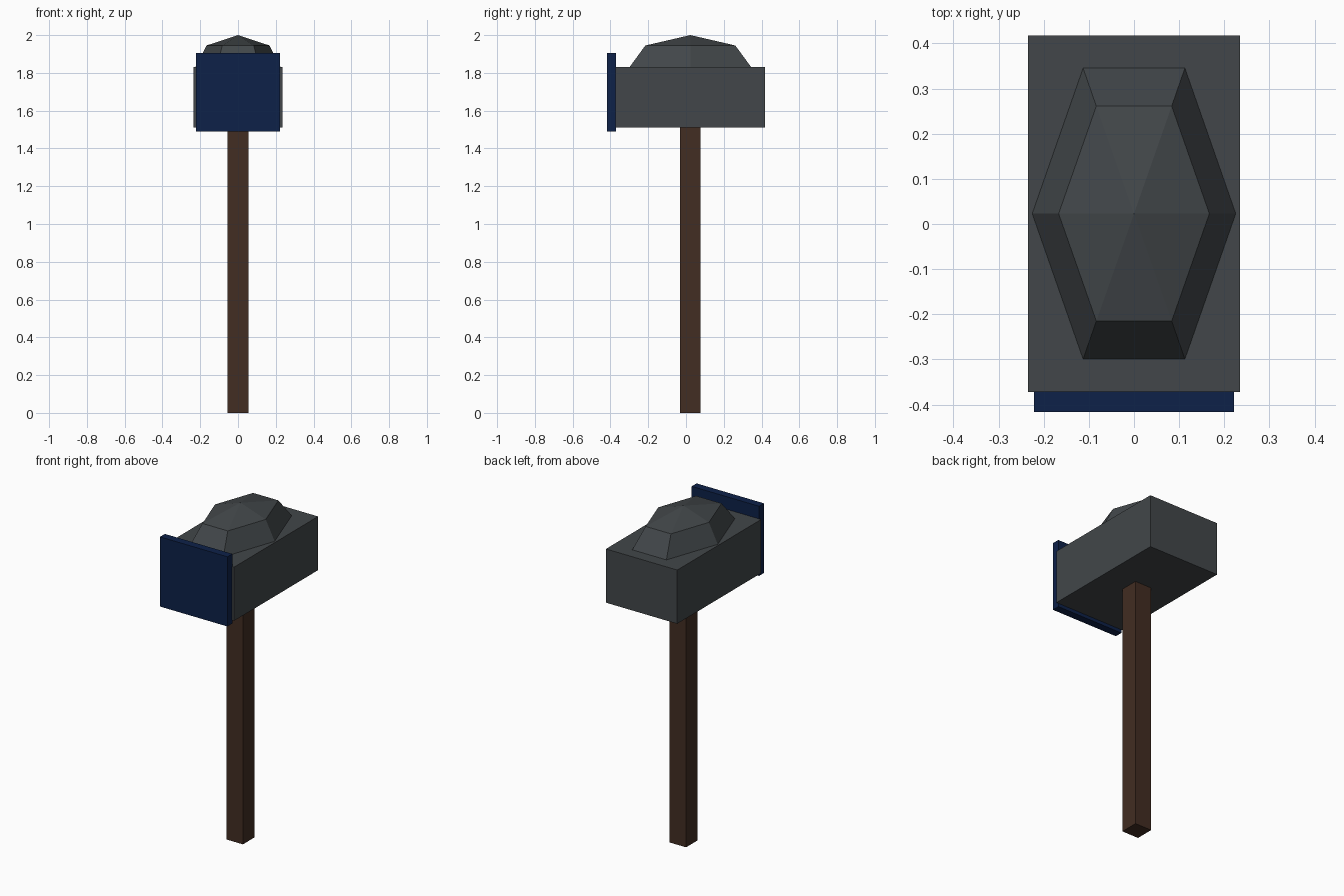
import bpy, bmesh, math

if "Cube" in bpy.data.objects:
    bpy.data.objects.remove(bpy.data.objects["Cube"])

CY = 0.023  # shared centre line of handle and dome


def material(name, rgb):
    m = bpy.data.materials.new(name)
    m.diffuse_color = (*rgb, 1)
    m.use_nodes = True
    m.node_tree.nodes["Principled BSDF"].inputs["Base Color"].default_value = m.diffuse_color
    return m


stone = material("dark stone grey", (0.054, 0.062, 0.067))
wood = material("dark brown wood", (0.054, 0.026, 0.016))
blue = material("navy blue", (0.004, 0.015, 0.066))


def add_object(name, bm, mat):
    bmesh.ops.recalc_face_normals(bm, faces=bm.faces)
    me = bpy.data.meshes.new(name)
    bm.to_mesh(me)
    bm.free()
    me.materials.append(mat)
    ob = bpy.data.objects.new(name, me)
    bpy.context.collection.objects.link(ob)
    return ob


def box(name, x, y, z, mat):
    bm = bmesh.new()
    bmesh.ops.create_cube(bm, size=1)
    for v in bm.verts:
        v.co = [lo + (c + 0.5) * (hi - lo) for c, (lo, hi) in zip(v.co, (x, y, z))]
    return add_object(name, bm, mat)


# Handle, head block and striking plate
box("handle", (-0.055, 0.055), (CY - 0.055, CY + 0.055), (0, 1.53), wood)
box("hammer_head", (-0.235, 0.235), (-0.372, 0.418), (1.51, 1.83), stone)
box("striking_plate", (-0.222, 0.222), (-0.417, -0.371), (1.49, 1.905), blue)

# Faceted six-sided dome: two stretched rings and a peak
bm = bmesh.new()
rings = []
for rx, ry, z in ((0.226, 0.373, 1.829), (0.167, 0.275, 1.945)):
    rings.append([bm.verts.new((rx * math.cos(i * math.pi / 3),
                                CY + ry * math.sin(i * math.pi / 3), z))
                  for i in range(6)])
peak = bm.verts.new((0, CY, 2.0))
low, high = rings
bm.faces.new(low)
for i in range(6):
    j = (i + 1) % 6
    bm.faces.new((low[i], low[j], high[j], high[i]))
    bm.faces.new((high[i], high[j], peak))
add_object("head_dome", bm, stone)
